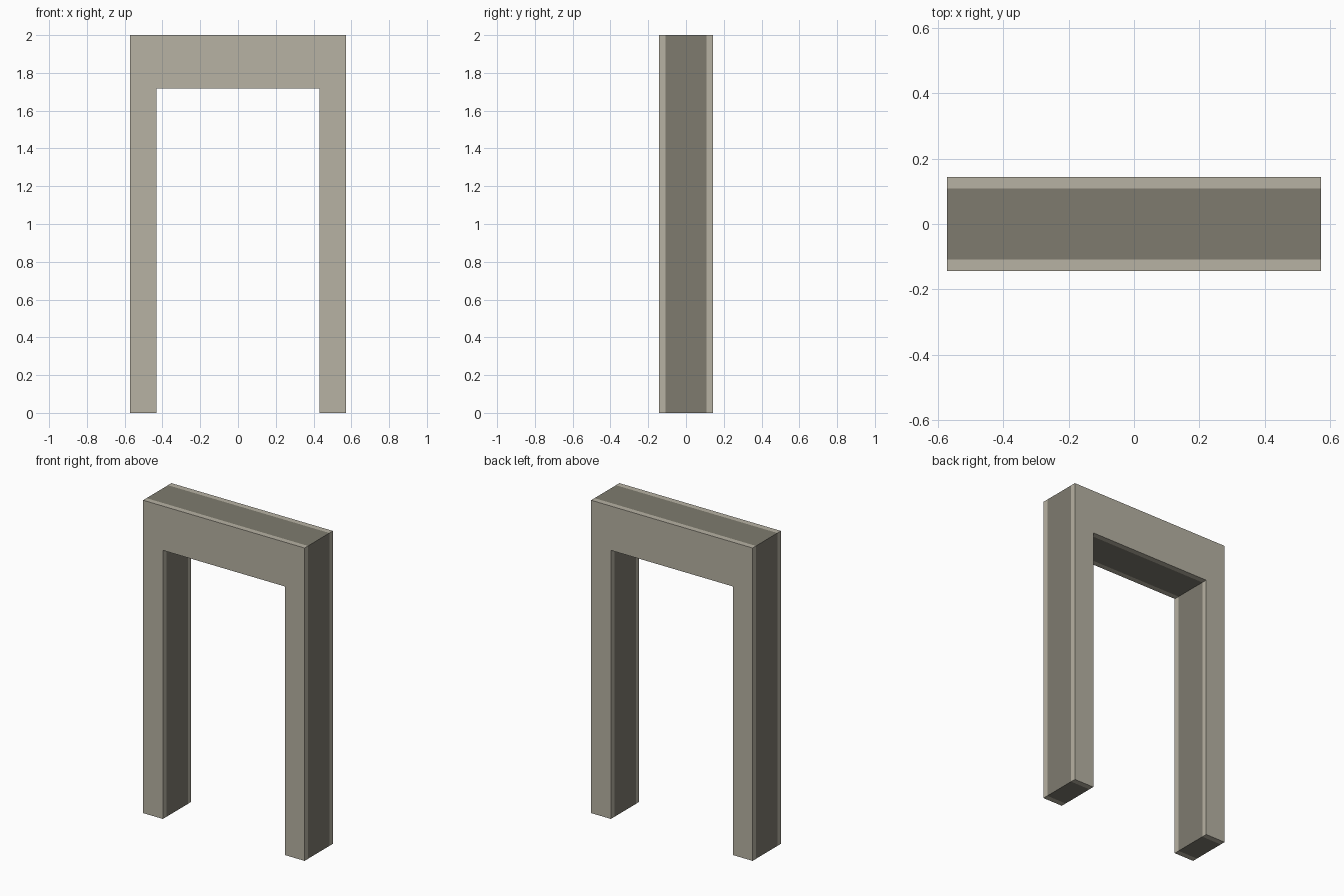
import bpy
import bmesh

if "Cube" in bpy.data.objects:
    bpy.data.objects.remove(bpy.data.objects["Cube"])

OUT_X, IN_X = 0.571, 0.431     # outer and inner half widths
TOP, LINTEL = 2.0, 1.717       # frame height, underside of the lintel
OUT_Y, CORE_Y = 0.143, 0.108   # half depths of the frame and its dark core

# Doorway outline (x, z), counter-clockwise seen from the front
PROFILE = [(-OUT_X, 0), (-IN_X, 0), (-IN_X, LINTEL), (IN_X, LINTEL),
           (IN_X, 0), (OUT_X, 0), (OUT_X, TOP), (-OUT_X, TOP)]


def material(name, rgb):
    mat = bpy.data.materials.new(name)
    mat.diffuse_color = (*rgb, 1)
    mat.use_nodes = True
    mat.node_tree.nodes["Principled BSDF"].inputs["Base Color"].default_value = mat.diffuse_color
    return mat


def frame_layer(name, y0, y1, mat, capped=True):
    """Extrude the doorway outline from y0 (front) to y1 (back)."""
    bm = bmesh.new()
    front = [bm.verts.new((x, y0, z)) for x, z in PROFILE]
    back = [bm.verts.new((x, y1, z)) for x, z in PROFILE]
    n = len(PROFILE)
    for i in range(n):
        j = (i + 1) % n
        bm.faces.new((front[j], front[i], back[i], back[j]))
    if capped:
        bm.faces.new(front)
        bm.faces.new(back[::-1])
    mesh = bpy.data.meshes.new(name)
    bm.to_mesh(mesh)
    bm.free()
    mesh.materials.append(mat)
    obj = bpy.data.objects.new(name, mesh)
    bpy.context.collection.objects.link(obj)
    return obj


light = material("light stone", (0.474, 0.445, 0.366))
dark = material("dark stone", (0.209, 0.198, 0.159))

# Pale facings on both sides of a darker core (its ends are covered)
frame_layer("front_facing", -OUT_Y, -CORE_Y, light)
frame_layer("back_facing", CORE_Y, OUT_Y, light)
frame_layer("door_frame_core", -CORE_Y, CORE_Y, dark, capped=False)
